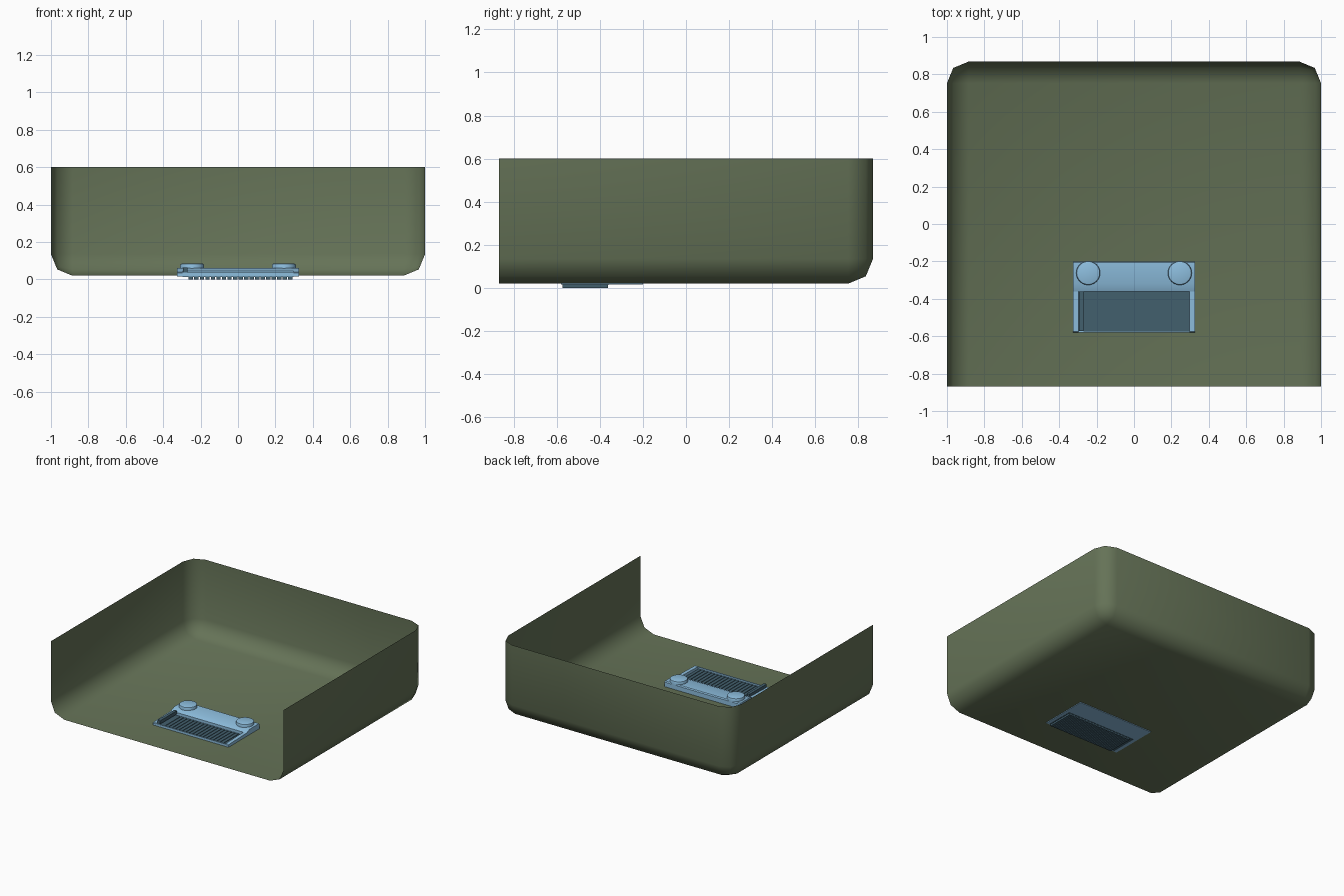
import bpy, bmesh
from mathutils import Matrix

if "Cube" in bpy.data.objects:
    bpy.data.objects.remove(bpy.data.objects["Cube"])


def mat(name, rgb):
    m = bpy.data.materials.new(name)
    m.diffuse_color = (*rgb, 1)
    m.use_nodes = True
    m.node_tree.nodes["Principled BSDF"].inputs["Base Color"].default_value = m.diffuse_color
    return m


OLIVE = mat("olive", (0.13, 0.17, 0.095))
BLUE = mat("light_blue", (0.27, 0.52, 0.74))
DARK = mat("dark_blue", (0.055, 0.115, 0.155))


def finish(name, bm, material, smooth=40):
    me = bpy.data.meshes.new(name)
    bm.to_mesh(me)
    bm.free()
    ob = bpy.data.objects.new(name, me)
    bpy.context.collection.objects.link(ob)
    me.materials.append(material)
    bpy.ops.object.select_all(action='DESELECT')
    bpy.context.view_layer.objects.active = ob
    ob.select_set(True)
    bpy.ops.object.shade_smooth_by_angle(angle=smooth * 3.14159 / 180)
    return ob


def add_box(bm, x0, x1, y0, y1, z0, z1):
    m = Matrix.Translation(((x0 + x1) / 2, (y0 + y1) / 2, (z0 + z1) / 2))
    m = m @ Matrix.Diagonal((x1 - x0, y1 - y0, z1 - z0, 1))
    return bmesh.ops.create_cube(bm, size=1, matrix=m)["verts"]


def add_prism(bm, profile, x0, x1):
    """Extrude a (y, z) profile along x."""
    f = bm.faces.new([bm.verts.new((x0, y, z)) for y, z in profile])
    r = bmesh.ops.extrude_face_region(bm, geom=[f])
    verts = [v for v in r["geom"] if isinstance(v, bmesh.types.BMVert)]
    bmesh.ops.translate(bm, verts=verts, vec=(x1 - x0, 0, 0))
    bmesh.ops.recalc_face_normals(bm, faces=bm.faces)


# Thin tub, open at the top and the front, with rounded inner edges
bm = bmesh.new()
add_box(bm, -1, 1, -0.868, 0.868, 0.02, 0.6)
bm.normal_update()
opening = [f for f in bm.faces if f.normal.z > 0.5 or f.normal.y < -0.5]
bmesh.ops.delete(bm, geom=opening, context='FACES')
bmesh.ops.bevel(bm, geom=[e for e in bm.edges if not e.is_boundary],
                offset=0.115, segments=2, profile=0.5, affect='EDGES')
finish("tub", bm, OLIVE, 60)

# Panel behind the grille, sloping down towards it
bm = bmesh.new()
add_prism(bm, [(-0.2, 0.015), (-0.2, 0.055), (-0.207, 0.062), (-0.32, 0.062),
               (-0.36, 0.046), (-0.36, 0.015)], -0.325, 0.325)
# Side rails and front lip
for s in (-1, 1):
    x0, x1 = sorted((s * 0.297, s * 0.325))
    add_prism(bm, [(-0.36, 0.015), (-0.36, 0.046), (-0.575, 0.04),
                   (-0.58, 0.035), (-0.58, 0.015)], x0, x1)
add_box(bm, -0.297, 0.297, -0.58, -0.572, 0.015, 0.038)
finish("grille_frame", bm, BLUE)

# Grille slats; the first one stands raised
bm = bmesh.new()
step = 0.0295
for i in range(20):
    x = -0.295 + i * step
    z = 0.037 if i == 0 else 0.0
    add_box(bm, x + 0.002, x + step - 0.004, -0.572, -0.362, z, z + 0.026)
# Bed under the gaps between the slats
add_box(bm, -0.297, 0.297, -0.572, -0.36, 0.013, 0.022)
finish("grille_slats", bm, DARK)

# Round knobs with a chamfered cap
for side, x in (("left", -0.245), ("right", 0.245)):
    bm = bmesh.new()
    bmesh.ops.create_cone(bm, cap_ends=True, segments=32, radius1=0.064, radius2=0.064,
                          depth=0.03, matrix=Matrix.Translation((x, -0.262, 0.07)))
    rim = [e for e in bm.edges if all(v.co.z > 0.08 for v in e.verts)]
    bmesh.ops.bevel(bm, geom=rim, offset=0.009, segments=2, profile=0.5, affect='EDGES')
    finish("knob_" + side, bm, BLUE)
